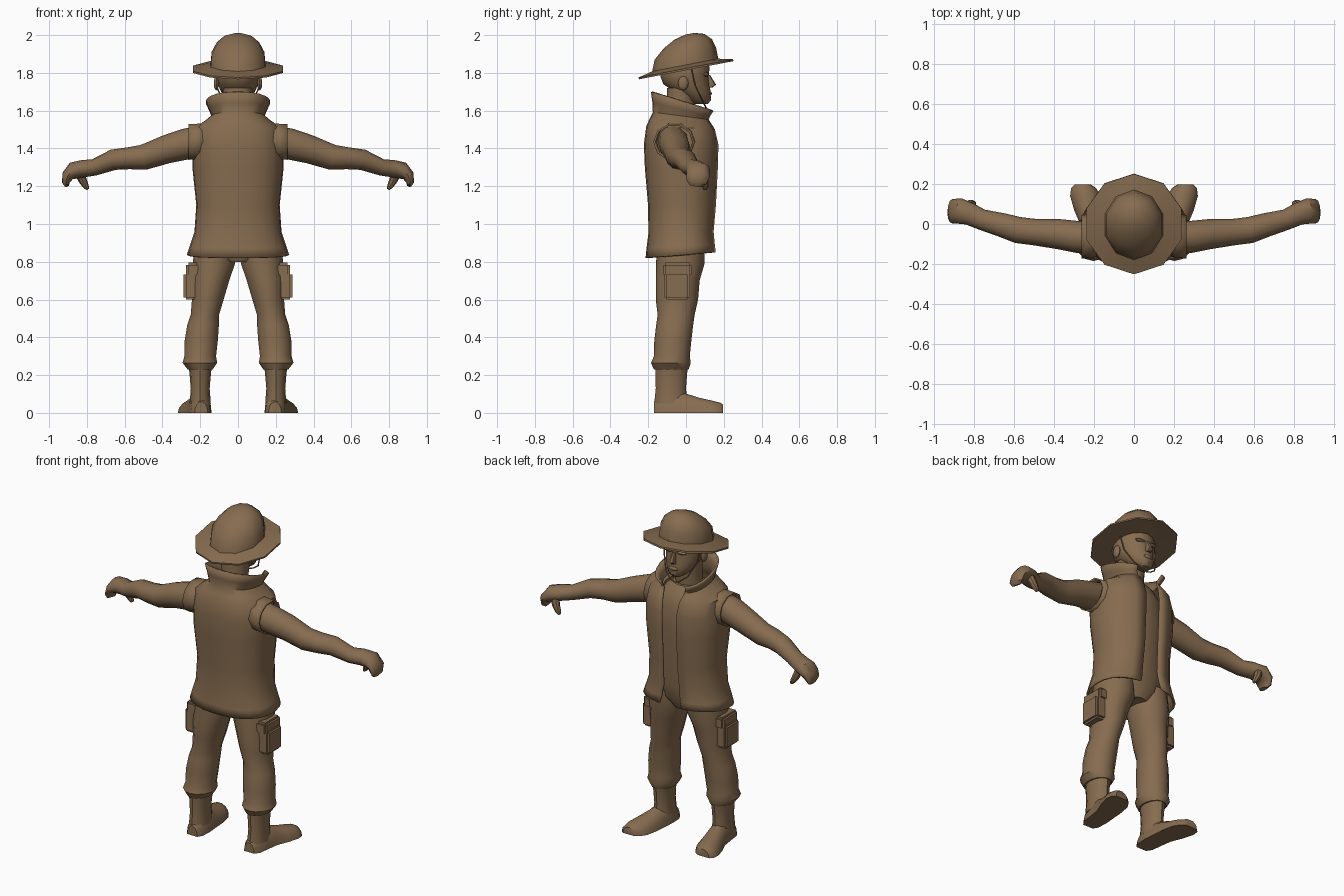
import bpy, bmesh, math
from mathutils import Vector

X, Y, Z = Vector((1, 0, 0)), Vector((0, 1, 0)), Vector((0, 0, 1))
brown = bpy.data.materials.new("brown_cloth")
brown.diffuse_color = (0.24, 0.15, 0.08, 1)


def finish(name, bm, mirror=False, thick=0, angle=40):
    bmesh.ops.recalc_face_normals(bm, faces=bm.faces)
    me = bpy.data.meshes.new(name)
    bm.to_mesh(me)
    bm.free()
    ob = bpy.data.objects.new(name, me)
    bpy.context.collection.objects.link(ob)
    me.materials.append(brown)
    bpy.ops.object.select_all(action='DESELECT')
    ob.select_set(True)
    bpy.context.view_layer.objects.active = ob
    bpy.ops.object.shade_smooth_by_angle(angle=math.radians(angle))
    if thick:
        m = ob.modifiers.new("Thickness", 'SOLIDIFY')
        m.thickness, m.offset = thick, 0
    if mirror:
        m = ob.modifiers.new("Mirror", 'MIRROR')
        m.use_mirror_merge = False
    return ob


def skin(bm, rows, closed=True):
    for r, s in zip(rows, rows[1:]):
        n = len(r)
        for i in range(n if closed else n - 1):
            j = (i + 1) % n
            bm.faces.new((r[i], r[j], s[j], s[i]))


def tube(name, rings, n=12, ref=Y, axis=None, caps=True, floor=None, **kw):
    """Loft ellipses (x, y, z, radius along ref, other radius) along a path."""
    bm, rows = bmesh.new(), []
    pts = [Vector(r[:3]) for r in rings]
    for k, r in enumerate(rings):
        t = axis or (pts[min(k + 1, len(pts) - 1)] - pts[max(k - 1, 0)]).normalized()
        u = (ref - t * t.dot(ref)).normalized()
        v = t.cross(u)
        row = []
        for i in range(n):
            a = 2 * math.pi * i / n
            p = pts[k] + u * r[3] * math.cos(a) + v * r[4] * math.sin(a)
            if floor is not None:
                p.z = max(p.z, floor)
            row.append(bm.verts.new(p))
        rows.append(row)
    skin(bm, rows)
    if caps:
        bm.faces.new(rows[0])
        bm.faces.new(rows[-1])
    return finish(name, bm, **kw)


def ball(name, loc, size, **kw):
    bm = bmesh.new()
    bmesh.ops.create_uvsphere(bm, u_segments=10, v_segments=6, radius=1)
    bmesh.ops.scale(bm, vec=size, verts=bm.verts)
    bmesh.ops.translate(bm, vec=loc, verts=bm.verts)
    return finish(name, bm, **kw)


def box(name, lo, hi, bevel=0.012):
    bm = bmesh.new()
    bmesh.ops.create_cube(bm, size=1)
    lo, hi = Vector(lo), Vector(hi)
    bmesh.ops.scale(bm, vec=hi - lo, verts=bm.verts)
    bmesh.ops.translate(bm, vec=(lo + hi) / 2, verts=bm.verts)
    bmesh.ops.bevel(bm, geom=bm.edges[:], offset=bevel, segments=2, affect='EDGES')
    return finish(name, bm, mirror=True)


# Sun hat: ten-sided brim and dome, tilted up at the face
hat = tube("hat", [(0, 0, -.002, .13, .11), (0, 0, -.006, .255, .25), (0, 0, .004, .255, .25),
                   (0, 0, .022, .178, .152), (0, .012, .08, .166, .147), (0, .035, .13, .13, .118),
                   (0, .05, .165, .08, .075), (0, .055, .18, .025, .025)], n=10, axis=Z)
hat.location = (0, 0, 1.82)
hat.rotation_euler.x = 0.19

# Head and face; each section is z, back, front, half width
sections = [(1.635, .05, .115, .03), (1.655, 0, .132, .06), (1.70, -.06, .13, .09),
            (1.74, -.12, .125, .107), (1.78, -.135, .12, .114), (1.83, -.135, .125, .114),
            (1.88, -.10, .10, .09)]
tube("head", [(0, (b + f) / 2, z, (f - b) / 2, w) for z, b, f, w in sections], n=16, axis=Z)
tube("neck", [(0, -.04, 1.48, .085, .085), (0, -.03, 1.6, .075, .075),
              (0, -.02, 1.72, .08, .08)], axis=Z)
tube("nose", [(0, .115, 1.79, .012, .01), (0, .133, 1.738, .026, .02),
              (0, .122, 1.722, .018, .018)], n=8, axis=Z)
ball("brow", (.04, .106, 1.79), (.038, .016, .01), mirror=True)
ball("lips", (0, .124, 1.69), (.032, .013, .013))
ball("ear", (.115, -.015, 1.745), (.014, .028, .038), mirror=True)
tube("chin_strap", [(.125, .03, 1.82, .004, .004), (.115, .05, 1.73, .004, .004),
                    (.075, .09, 1.645, .004, .004), (.03, .11, 1.61, .004, .004),
                    (0, .112, 1.60, .004, .004)], n=5, mirror=True)

# Shirt and hips under the vest
tube("torso", [(0, -.03, .80, .10, .08), (0, -.03, .86, .128, .19), (0, -.03, .95, .14, .205),
               (0, -.03, 1.1, .145, .195), (0, -.03, 1.3, .16, .205), (0, -.03, 1.45, .155, .19),
               (0, -.03, 1.52, .125, .14), (0, -.03, 1.56, .09, .09)], n=18, axis=Z)

# Open vest with standing collar: z back, z front, half width, y back, y front, half gap
vest = [(1.70, 1.595, .165, -.18, .16, .09), (1.645, 1.57, .148, -.172, .14, .08),
        (1.59, 1.55, .135, -.17, .13, .07), (1.555, 1.53, .17, -.187, .135, .065),
        (1.515, 1.50, .222, -.205, .15, .058), (1.42, 1.42, .237, -.217, .168, .05),
        (1.30, 1.30, .236, -.212, .165, .05), (1.10, 1.10, .215, -.195, .155, .05),
        (.95, .96, .225, -.193, .143, .055), (.87, .89, .25, -.203, .15, .065),
        (.82, .85, .265, -.208, .156, .075)]
bm, rows, N, E = bmesh.new(), [], 22, .85
for zb, zf, w, yb, yf, gap in vest:
    a0 = math.asin((gap / w) ** (1 / E))
    row = []
    for i in range(N + 1):
        a = a0 + (2 * math.pi - 2 * a0) * i / N
        s, c = math.sin(a), math.cos(a)
        x = w * math.copysign(abs(s) ** E, s)
        c = math.copysign(abs(c) ** E, c)
        row.append(bm.verts.new((x, (yb + yf) / 2 + (yf - yb) / 2 * c,
                                 (zb + zf) / 2 + (zf - zb) / 2 * c)))
    rows.append(row)
skin(bm, rows, closed=False)
finish("vest", bm, thick=.012)
tube("vest_armhole", [(.15, -.05, 1.44, .10, .09), (.21, -.06, 1.437, .104, .094),
                      (.262, -.064, 1.434, .104, .094)],
     n=10, axis=X, caps=False, thick=.01, mirror=True)

# Bare arms ending in curled hands
tube("arm", [(.16, -.07, 1.45, .08, .08), (.28, -.065, 1.422, .08, .082),
             (.38, -.05, 1.395, .075, .075), (.50, -.04, 1.353, .066, .067),
             (.58, -.03, 1.348, .066, .058), (.66, -.005, 1.34, .06, .055),
             (.76, .022, 1.30, .052, .044), (.82, .05, 1.293, .056, .046),
             (.87, .065, 1.283, .064, .046), (.902, .063, 1.255, .062, .032),
             (.912, .055, 1.22, .052, .02), (.905, .052, 1.203, .035, .012)], mirror=True)
tube("thumb", [(.84, .085, 1.275, .026, .026), (.822, .098, 1.23, .022, .022),
               (.805, .102, 1.20, .018, .016), (.795, .102, 1.183, .01, .008)],
     n=8, mirror=True)

# Baggy trousers gathered at the cuffs
tube("trouser_leg", [(.12, -.03, .90, .125, .11), (.128, -.03, .79, .128, .115),
                     (.146, -.044, .70, .116, .102), (.16, -.048, .60, .112, .086),
                     (.175, -.052, .52, .098, .077), (.185, -.06, .465, .098, .086),
                     (.195, -.07, .38, .098, .09), (.20, -.075, .30, .095, .086),
                     (.202, -.08, .265, .105, .094), (.20, -.078, .23, .092, .068)],
     n=14, axis=Z, mirror=True)
box("cargo_pocket", (.20, -.115, .60), (.288, .02, .745))
box("pocket_flap", (.20, -.12, .72), (.275, .03, .795))

# Boots: shaft, then a foot turned slightly outward with a flat sole
tube("boot_shaft", [(.20, -.075, .25, .088, .062), (.20, -.078, .21, .084, .057),
                    (.20, -.08, .13, .08, .05), (.20, -.08, .05, .088, .056)],
     axis=Z, mirror=True)
tube("boot_foot", [(.195, -.17, 0, .035, .06), (.197, -.14, 0, .054, .085),
                   (.20, -.07, 0, .06, .13), (.208, .0, 0, .062, .105),
                   (.225, .07, 0, .074, .082), (.242, .14, 0, .077, .066),
                   (.252, .18, 0, .062, .056), (.256, .197, 0, .04, .045)],
     n=14, ref=X, axis=Y, floor=0, mirror=True)
